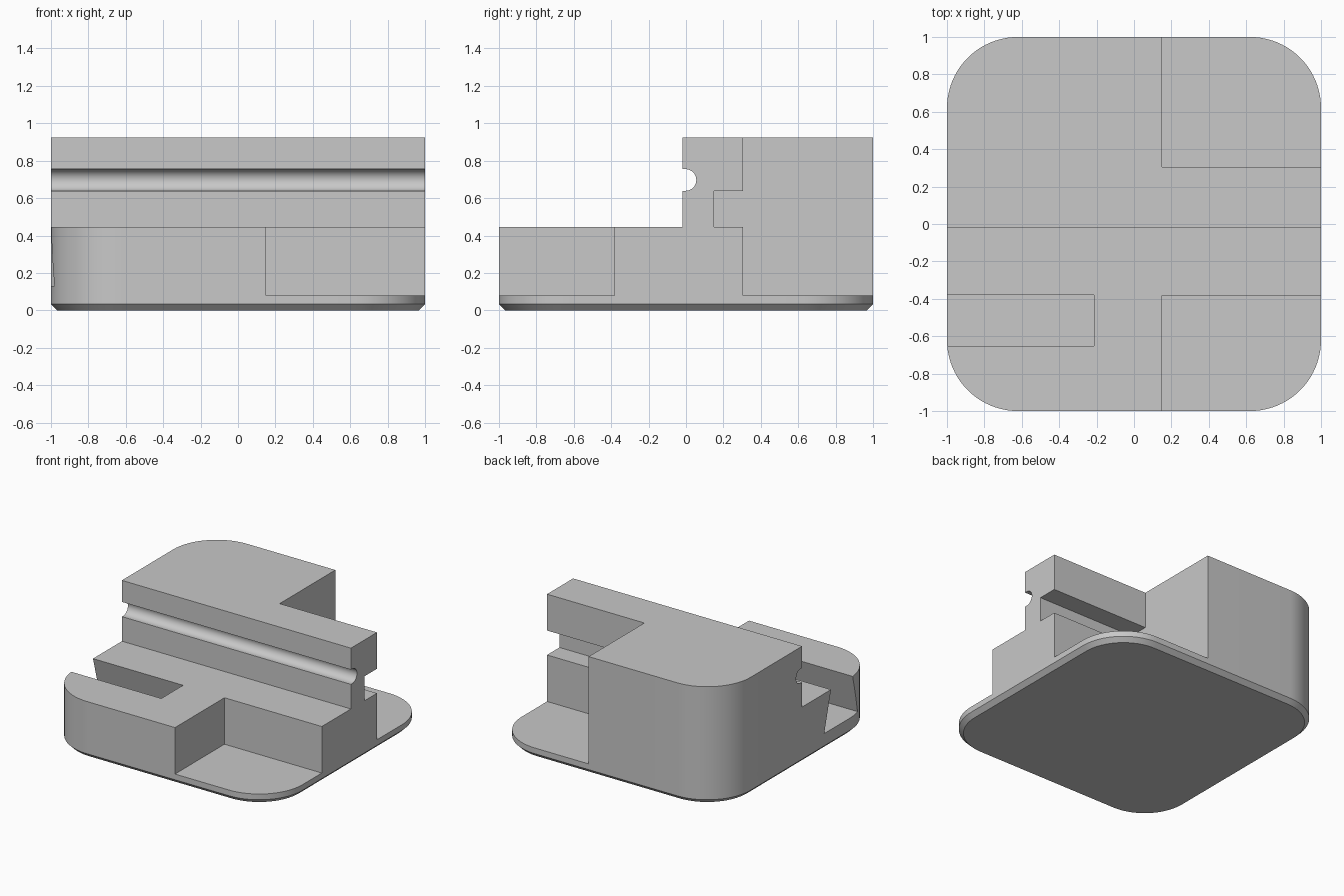
import bpy, bmesh, math

if "Cube" in bpy.data.objects:
    bpy.data.objects.remove(bpy.data.objects["Cube"])

TOP, STEP, FLOOR = 0.925, 0.445, 0.078
R, CHAMFER = 0.38, 0.033

grey = bpy.data.materials.new("plain grey")
grey.diffuse_color = (0.58, 0.58, 0.58, 1)
grey.use_nodes = True
grey.node_tree.nodes["Principled BSDF"].inputs["Base Color"].default_value = grey.diffuse_color


def finish(name, bm):
    bmesh.ops.recalc_face_normals(bm, faces=bm.faces)
    mesh = bpy.data.meshes.new(name)
    bm.to_mesh(mesh)
    bm.free()
    mesh.materials.append(grey)
    obj = bpy.data.objects.new(name, mesh)
    bpy.context.collection.objects.link(obj)
    return obj


def prism_x(name, profile, x0, x1):
    """Closed (y, z) profile extruded along x."""
    bm = bmesh.new()
    face = bm.faces.new([bm.verts.new((x0, y, z)) for y, z in profile])
    ext = bmesh.ops.extrude_face_region(bm, geom=[face])
    verts = [v for v in ext["geom"] if isinstance(v, bmesh.types.BMVert)]
    bmesh.ops.translate(bm, verts=verts, vec=(x1 - x0, 0, 0))
    return finish(name, bm)


def rounded_ring(bm, inset, z, steps=20):
    """Rounded square outline, pulled in by inset."""
    ring = []
    for q, (sx, sy) in enumerate([(1, 1), (-1, 1), (-1, -1), (1, -1)]):
        for i in range(steps + 1):
            a = math.pi / 2 * (q + i / steps)
            ring.append(bm.verts.new((sx * (1 - R) + (R - inset) * math.cos(a),
                                      sy * (1 - R) + (R - inset) * math.sin(a), z)))
    return ring


# Rounded block with a chamfered bottom edge
bm = bmesh.new()
rings = [rounded_ring(bm, CHAMFER, 0), rounded_ring(bm, 0, CHAMFER), rounded_ring(bm, 0, TOP)]
n = len(rings[0])
for a, b in zip(rings, rings[1:]):
    for i in range(n):
        bm.faces.new((a[i], a[(i + 1) % n], b[(i + 1) % n], b[i]))
bm.faces.new(rings[0])
bm.faces.new(rings[-1])
block = finish("stepped_block", bm)

# Front step with the round-bottomed groove in its riser
gz, gr, gy = 0.697, 0.058, -0.003
groove = [(gy + gr * math.cos(t), gz + gr * math.sin(t))
          for t in (math.pi / 2 - math.pi * i / 24 for i in range(25))]
step = ([(-1.2, 1.1), (-0.02, 1.1), (-0.02, gz + gr)] + groove +
        [(-0.02, gz - gr), (-0.02, STEP), (-1.2, STEP)])

# Back right pocket with an undercut slot
back = [(1.2, FLOOR), (0.305, FLOOR), (0.305, STEP), (0.15, STEP),
        (0.15, 0.638), (0.305, 0.638), (0.305, 1.1), (1.2, 1.1)]

# Front right pocket
front = [(-1.2, FLOOR), (-0.383, FLOOR), (-0.383, 0.6), (-1.2, 0.6)]

# Left dovetail slot, wider at its floor
y0, y1, under, low = -0.652, -0.38, 0.085, 0.13
dovetail = [(y0 - under, low), (y1 + under, low), (y1, STEP), (y1, 0.6),
            (y0, 0.6), (y0, STEP)]

cutters = [prism_x("step_cutter", step, -1.2, 1.2),
           prism_x("back_pocket_cutter", back, 0.15, 1.2),
           prism_x("front_pocket_cutter", front, 0.15, 1.2),
           prism_x("dovetail_cutter", dovetail, -1.2, -0.213)]

bpy.context.view_layer.objects.active = block
block.select_set(True)
for cutter in cutters:
    cutter.hide_render = True
    mod = block.modifiers.new(cutter.name, "BOOLEAN")
    mod.operation = "DIFFERENCE"
    mod.solver = "EXACT"
    mod.object = cutter
    bpy.ops.object.modifier_apply(modifier=mod.name)
for cutter in cutters:
    bpy.data.objects.remove(cutter, do_unlink=True)

bpy.ops.object.shade_smooth_by_angle(angle=math.radians(25))
